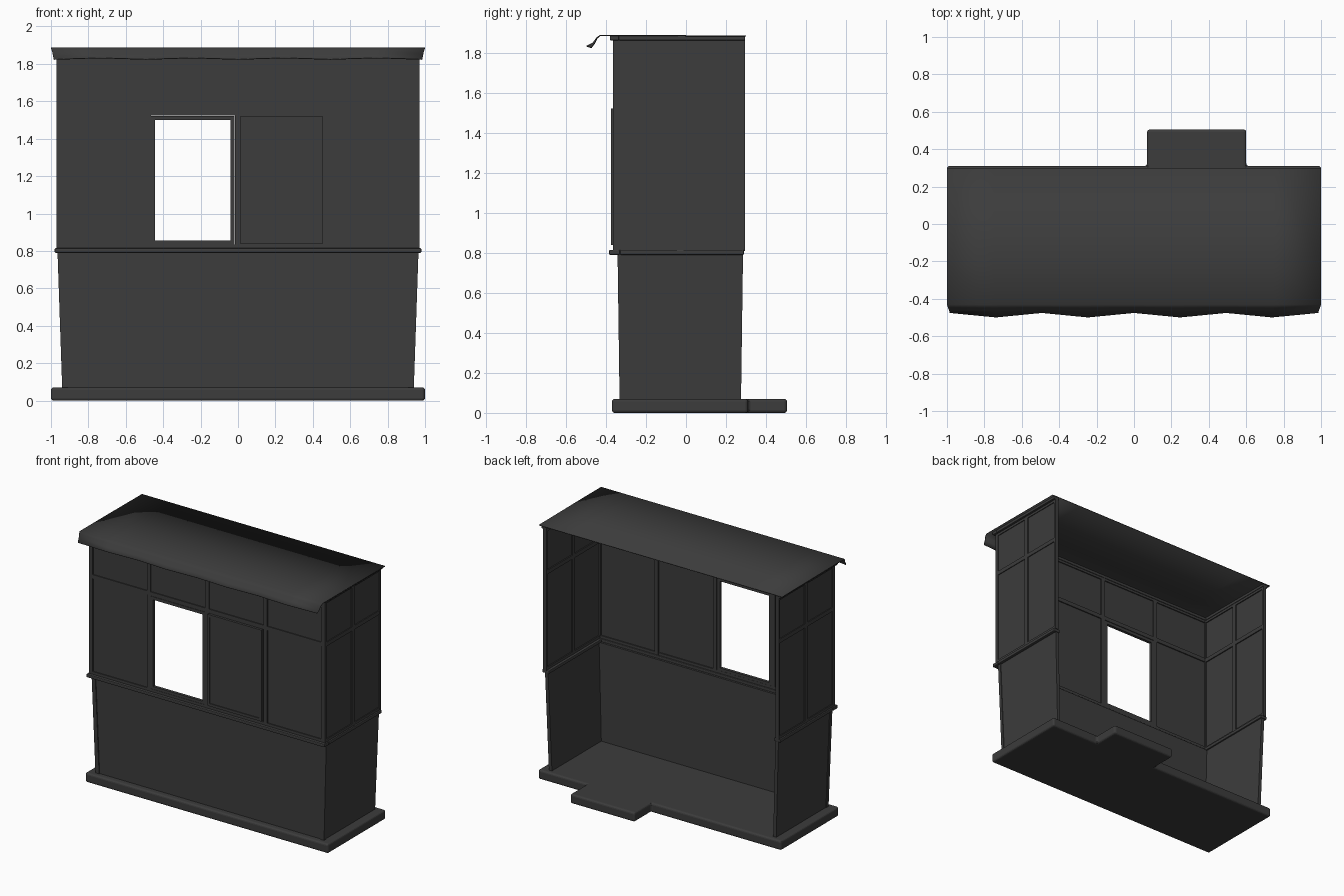
import bpy, bmesh
from mathutils import Vector

cube = bpy.data.objects.get("Cube")
if cube:
    bpy.data.objects.remove(cube, do_unlink=True)

mat = bpy.data.materials.new("dark_grey")
mat.use_nodes = True
GREY = (0.045, 0.045, 0.045, 1)
mat.diffuse_color = GREY
mat.node_tree.nodes["Principled BSDF"].inputs["Base Color"].default_value = GREY


def finish(name, bm, bevel=0, segments=2):
    bmesh.ops.recalc_face_normals(bm, faces=bm.faces[:])
    mesh = bpy.data.meshes.new(name)
    bm.to_mesh(mesh)
    bm.free()
    mesh.materials.append(mat)
    ob = bpy.data.objects.new(name, mesh)
    bpy.context.collection.objects.link(ob)
    if bevel:
        mod = ob.modifiers.new("Bevel", 'BEVEL')
        mod.width, mod.segments = bevel, segments
        mod.limit_method = 'ANGLE'
    return ob


def add_block(bm, x, y, z, x_top=None, y_top=None):
    """Box from (low, high) ranges, optionally tapering to other top ranges."""
    xt, yt = x_top or x, y_top or y
    order = ((0, 0), (1, 0), (1, 1), (0, 1))
    low = [bm.verts.new((x[i], y[j], z[0])) for i, j in order]
    high = [bm.verts.new((xt[i], yt[j], z[1])) for i, j in order]
    bm.faces.new(low[::-1])
    bm.faces.new(high)
    for k in range(4):
        n = (k + 1) % 4
        bm.faces.new((low[k], low[n], high[n], high[k]))


def blocks(name, items, bevel=0, segments=2):
    bm = bmesh.new()
    for item in items:
        add_block(bm, *item)
    return finish(name, bm, bevel, segments)


def mirror(r):
    return (-r[1], -r[0])


def u_band(name, half, front, back, depth, z, bevel):
    """Band along the front and both sides, open at the back."""
    side = (half - depth, half)
    runs = (front + depth, back)
    return blocks(name, [((-half, half), (front, front + depth), z),
                         (side, runs, z), (mirror(side), runs, z)], bevel)


# Floor slab with the back step
bm = bmesh.new()
outline = [(-1, -.37), (1, -.37), (1, .31), (.6, .31), (.6, .505),
           (.07, .505), (.07, .31), (-1, .31)]
bottom = bm.faces.new([bm.verts.new((x, y, 0)) for x, y in outline])
ext = bmesh.ops.extrude_face_region(bm, geom=[bottom])
for v in ext["geom"]:
    if isinstance(v, bmesh.types.BMVert):
        v.co.z = .07
finish("floor", bm, .014, 3)

# Lower counter walls, leaning outwards towards the top
LOW = (.065, .795)
blocks("counter_front", [((-.915, .915), (-.325, -.305), LOW, (-.94, .94), (-.335, -.315))])
for label, flip in (("left", lambda r: r), ("right", mirror)):
    blocks(label + "_counter_side",
           [(flip((.91, .935)), (-.31, .275), LOW, flip((.935, .96)), (-.32, .285))])
    blocks(label + "_counter_post",
           [(flip((.91, .94)), (-.332, -.308), LOW, flip((.935, .965)), (-.342, -.316))])

# Counter ledge and roof trim
u_band("counter_ledge", .98, -.385, .29, .055, (.79, .815), .006)
u_band("roof_trim", .985, -.38, .295, .045, (1.862, 1.884), .004)

# Upper front wall: posts, rails and recessed panels
Z0, Z1, Z2, Z3 = .81, 1.525, 1.555, 1.87
FRONT, THIN = (-.365, -.338), (-.357, -.347)
xs = [-.955, -.48, 0, .48, .955]
frame = [((x - .015, x + .015), FRONT, (Z0, Z3)) for x in xs]
frame += [((-.97, .97), (-.364, -.339), z) for z in ((Z0, .835), (Z1, Z2), (1.845, Z3))]
blocks("front_frame", frame)
panels = []
for i, (a, b) in enumerate(zip(xs, xs[1:])):
    panels.append(((a, b), THIN, (Z2, 1.85)))
    if i != 1:
        panels.append(((a, b), THIN, (.83, Z1)))
blocks("front_panels", panels)


def border(x, y, z, w):
    return [(x, y, (z[0], z[0] + w)), (x, y, (z[1] - w, z[1])),
            ((x[0], x[0] + w), y, (z[0] + w, z[1] - w)),
            ((x[1] - w, x[1]), y, (z[0] + w, z[1] - w))]


# Serving window frame and the sliding shutter beside it
blocks("window_frame", border((-.467, -.018), (-.362, -.34), (.833, 1.522), .022))
SHUT = (.01, .455)
blocks("shutter_frame", border(SHUT, (-.375, -.355), (.84, 1.52), .02))
blocks("shutter_panel", [((.025, .44), (-.369, -.36), (.855, 1.505))])

# Upper side walls
for label, flip in (("left", lambda r: r), ("right", mirror)):
    outer, thin = flip((.943, .97)), flip((.952, .963))
    posts = [(-.365, -.338), (-.045, -.012), (.28, .295)]
    side = [(outer, y, (Z0, Z3)) for y in posts]
    rail = flip((.944, .969))
    side += [(rail, (-.364, .294), z) for z in ((Z0, .835), (Z1, Z2), (1.845, Z3))]
    blocks(label + "_side_frame", side)
    blocks(label + "_side_panels",
           [(thin, (a[1] - .004, b[0] + .004), z)
            for a, b in zip(posts, posts[1:]) for z in ((.83, Z1), (Z2, 1.85))])

# Roof sheet curling down to a scalloped awning edge
valley = [(.3, 1.883), (-.2, 1.886), (-.43, 1.886), (-.445, 1.872), (-.455, 1.85), (-.474, 1.824)]
peak = valley[:3] + [(-.447, 1.873), (-.465, 1.848), (-.498, 1.832)]
bm = bmesh.new()
rows = []
for i in range(len(valley)):
    pull = 1 - .005 * max(0, i - 2)
    row = []
    for k in range(-4, 5):
        y, z = (peak if k % 2 else valley)[i]
        row.append(bm.verts.new(Vector((k * .25 * pull, y, z))))
    rows.append(row)
for r, s in zip(rows, rows[1:]):
    for k in range(8):
        bm.faces.new((r[k], s[k], s[k + 1], r[k + 1]))
bm.normal_update()
roof = finish("roof_awning", bm)
for f in roof.data.polygons:
    f.use_smooth = True
solid = roof.modifiers.new("Solidify", 'SOLIDIFY')
solid.thickness, solid.offset = .005, 0
